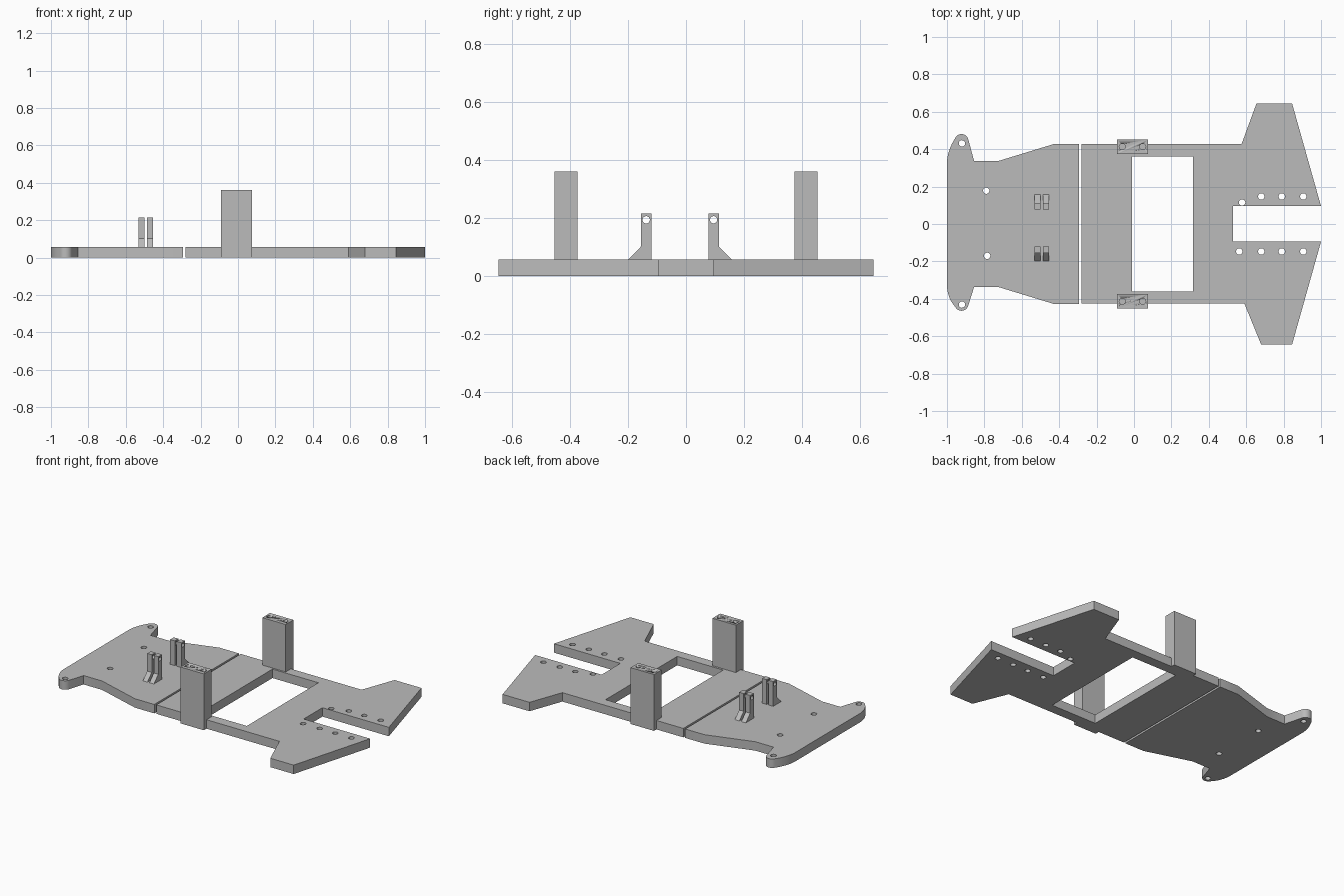
import bpy
import bmesh
from math import cos, sin, pi, radians
from mathutils import Matrix, Vector

cube = bpy.data.objects.get("Cube")
if cube:
    bpy.data.objects.remove(cube, do_unlink=True)

THICK = 0.057
GREY = (0.5, 0.5, 0.5, 1)
mat = bpy.data.materials.new("plain grey")
mat.use_nodes = True
mat.diffuse_color = GREY
mat.node_tree.nodes["Principled BSDF"].inputs["Base Color"].default_value = GREY


def arc(cx, cy, r, start, end, n):
    """Points along an arc, angles in degrees."""
    angles = [radians(start + (end - start) * i / n) for i in range(n + 1)]
    return [(cx + r * cos(a), cy + r * sin(a)) for a in angles]


def bend(a, b, c, n=8):
    """Points along a quadratic curve, without its first point."""
    a, b, c = Vector(a), Vector(b), Vector(c)
    ts = [i / n for i in range(1, n + 1)]
    return [tuple(a * (1 - t) ** 2 + b * 2 * t * (1 - t) + c * t * t) for t in ts]


def hole(x, y, r=0.017):
    return arc(x, y, r, 0, 345, 23)


def finish(obj):
    obj.data.materials.clear()
    obj.data.materials.append(mat)
    bpy.ops.object.select_all(action='DESELECT')
    obj.select_set(True)
    bpy.context.view_layer.objects.active = obj
    bpy.ops.object.shade_smooth_by_angle(angle=radians(32))


def plate(name, loops, depth, matrix=None):
    """Extrude an outline with holes from local z = 0 up to depth."""
    curve = bpy.data.curves.new(name, 'CURVE')
    curve.dimensions = '2D'
    curve.fill_mode = 'BOTH'
    curve.extrude = depth / 2
    for pts in loops:
        spline = curve.splines.new('POLY')
        spline.points.add(len(pts) - 1)
        for p, (x, y) in zip(spline.points, pts):
            p.co = (x, y, 0, 1)
        spline.use_cyclic_u = True
    temp = bpy.data.objects.new(name + "_outline", curve)
    bpy.context.collection.objects.link(temp)
    bpy.context.view_layer.update()
    deps = bpy.context.evaluated_depsgraph_get()
    mesh = bpy.data.meshes.new_from_object(temp.evaluated_get(deps))
    bpy.data.objects.remove(temp, do_unlink=True)
    bm = bmesh.new()
    bm.from_mesh(mesh)
    bmesh.ops.remove_doubles(bm, verts=bm.verts, dist=0.0001)
    bmesh.ops.translate(bm, verts=bm.verts, vec=(0, 0, depth / 2))
    if matrix:
        bmesh.ops.transform(bm, matrix=matrix, verts=bm.verts)
    bmesh.ops.recalc_face_normals(bm, faces=bm.faces)
    bm.to_mesh(mesh)
    bm.free()
    mesh.name = name
    obj = bpy.data.objects.new(name, mesh)
    bpy.context.collection.objects.link(obj)
    finish(obj)
    return obj


# Nose plate: one half outline per side, with a rounded ear
def nose_half(side, ear_y):
    ear = arc(-0.922, ear_y, 0.037, 20, 150, 12)
    pts = [(-0.293, 0.427), (-0.43, 0.427), (-0.725, 0.337), (-0.855, 0.337)]
    pts += ear + bend(ear[-1], (-0.995, 0.40), (-1, 0.335))
    return [(x, y * side) for x, y in pts]


nose = nose_half(1, 0.444) + nose_half(-1, 0.427)[::-1]
plate("nose_plate", [nose, hole(-0.92, 0.431), hole(-0.92, -0.431),
                     hole(-0.79, 0.178), hole(-0.785, -0.17)], THICK)

# Main plate: window in the middle, slot between two wings at the tail
main = [(-0.28, 0.427), (0.575, 0.427), (0.655, 0.645), (0.845, 0.645),
        (1, 0.095), (0.53, 0.095), (0.53, -0.094), (1, -0.094),
        (0.845, -0.645), (0.68, -0.645), (0.59, -0.425), (-0.28, -0.425)]
window = [(-0.01, 0.362), (0.315, 0.362), (0.315, -0.361), (-0.01, -0.361)]
tail_holes = [hole(x, s * 0.147) for x in (0.68, 0.79, 0.905) for s in (1, -1)]
tail_holes += [hole(0.578, 0.115), hole(0.563, -0.147)]
plate("main_plate", [main, window] + tail_holes, THICK)

# Clevis brackets: pairs of drilled lugs with a sloping foot
to_side = Matrix(((0, 0, 1, 0), (1, 0, 0, 0), (0, 1, 0, 0), (0, 0, 0, 1)))
for label, side, y0 in (("left", 1, 0.077), ("right", -1, 0.119)):
    prof = [(0, THICK - 0.002), (0.08, THICK - 0.002), (0.08, THICK),
            (0.036, 0.102), (0.036, 0.215), (0, 0.215)]
    prof = [(side * (y0 + u), z) for u, z in prof]
    pin = hole(side * (y0 + 0.018), 0.194, 0.0125)
    for i, x in enumerate((-0.533, -0.487)):
        plate(f"{label}_bracket_lug_{i + 1}", [prof, pin], 0.032,
              Matrix.Translation((x, 0, 0)) @ to_side)

# Posts beside the window, each with two blind holes in the top
for label, side in (("left", 1), ("right", -1)):
    y0, y1 = side * 0.374, side * 0.452
    post = plate(f"{label}_post", [[(-0.09, y0), (0.075, y0),
                                    (0.075, y1), (-0.09, y1)]], 0.36)
    for i, x in enumerate((-0.063, 0.047)):
        drill = plate(f"{label}_post_drill_{i + 1}",
                      [hole(x, side * 0.413, 0.016)], 0.2,
                      Matrix.Translation((0, 0, 0.26)))
        drill.hide_render = True
        drill.hide_set(True)
        cut = post.modifiers.new(f"drill_{i + 1}", 'BOOLEAN')
        cut.operation = 'DIFFERENCE'
        cut.solver = 'EXACT'
        cut.object = drill
